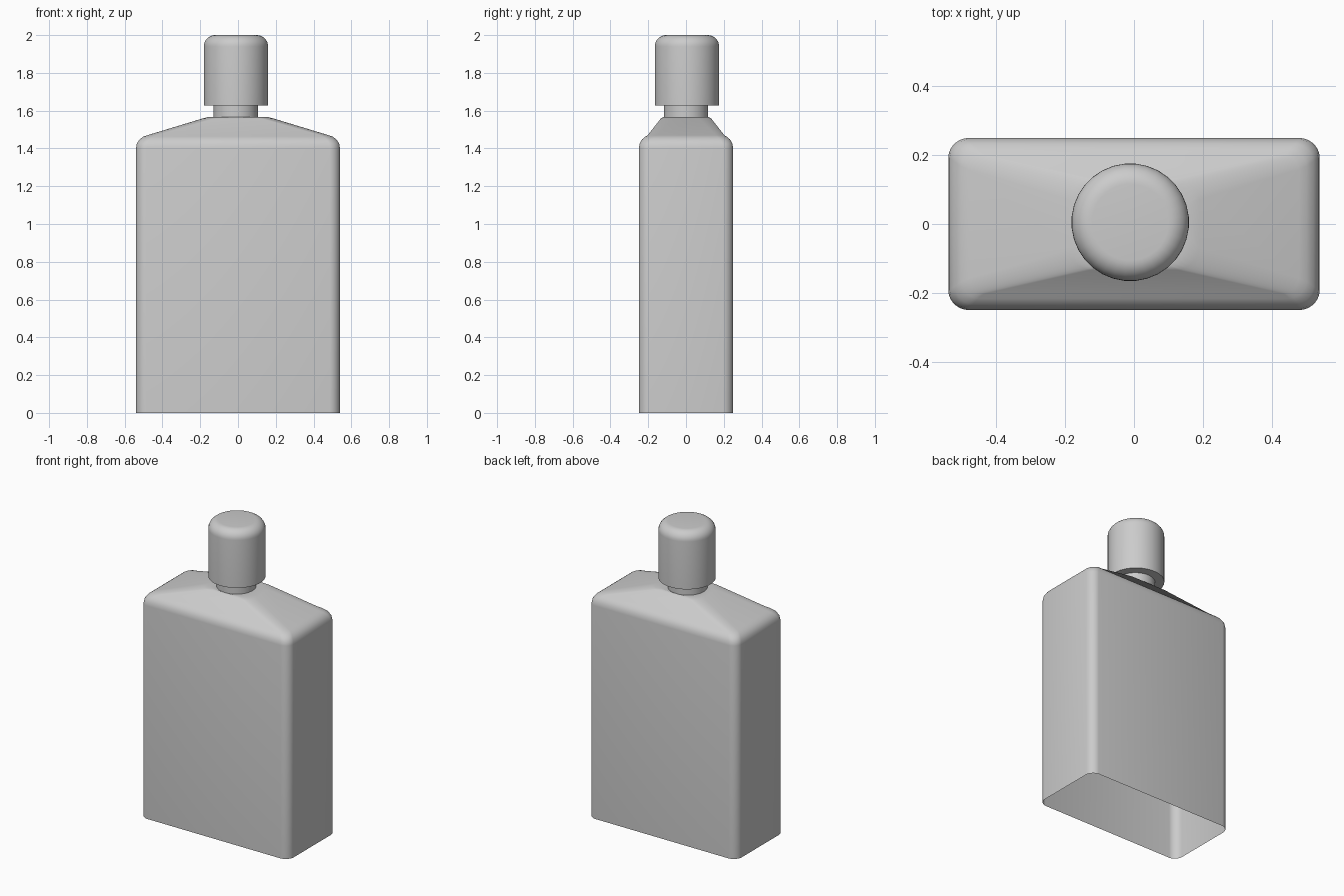
import bpy, bmesh, math

cube = bpy.data.objects.get("Cube")
if cube:
    bpy.data.objects.remove(cube, do_unlink=True)

grey = bpy.data.materials.new("plain_grey")
grey.use_nodes = True
colour = (0.6, 0.6, 0.6, 1)
grey.diffuse_color = colour
grey.node_tree.nodes["Principled BSDF"].inputs["Base Color"].default_value = colour


def rounded_ring(z, hx, hy, r, cx=0, cy=0, steps=8):
    """Points of a rounded rectangle, counter-clockwise; a circle when hx = hy = r."""
    points = []
    for quarter, (sx, sy) in enumerate(((1, 1), (-1, 1), (-1, -1), (1, -1))):
        for i in range(steps):
            a = (quarter + (i + 0.5) / steps) * math.pi / 2
            points.append((cx + sx * (hx - r) + r * math.cos(a),
                           cy + sy * (hy - r) + r * math.sin(a), z))
    return points


def loft(name, rings, close_top=False, angle=40):
    bm = bmesh.new()
    loops = [[bm.verts.new(p) for p in ring] for ring in rings]
    for low, high in zip(loops, loops[1:]):
        n = len(low)
        for i in range(n):
            j = (i + 1) % n
            bm.faces.new((low[i], low[j], high[j], high[i]))
    if close_top:
        bm.faces.new(loops[-1])
    mesh = bpy.data.meshes.new(name)
    bm.to_mesh(mesh)
    bm.free()
    mesh.materials.append(grey)
    obj = bpy.data.objects.new(name, mesh)
    bpy.context.collection.objects.link(obj)
    bpy.ops.object.select_all(action='DESELECT')
    obj.select_set(True)
    bpy.context.view_layer.objects.active = obj
    bpy.ops.object.shade_smooth_by_angle(angle=math.radians(angle))
    return obj


NECK_X, NECK_R = -0.012, 0.118

# Bottle body: open underneath, rounded shoulder, sloping top that meets the neck
levels = [
    (0, 0.54, 0.25, 0.06), (1.4, 0.54, 0.25, 0.06), (1.425, 0.536, 0.246, 0.06),
    (1.447, 0.522, 0.234, 0.058), (1.462, 0.502, 0.217, 0.055),
    (1.47, 0.48, 0.203, 0.05), (1.558, 0.19, 0.134, 0.07), (1.566, 0.16, 0.122, 0.09),
]
rings = [rounded_ring(*level) for level in levels]
rings.append(rounded_ring(1.563, NECK_R, NECK_R, NECK_R, NECK_X))
loft("bottle_body", rings)

# Neck tube
loft("bottle_neck", [rounded_ring(z, NECK_R, NECK_R, NECK_R, NECK_X)
                     for z in (1.555, 1.64)])

# Cap: flat underside, straight wall, rounded top edge
CAP_R, EDGE = 0.171, 0.06
profile = [(1.627, 0.11), (1.627, CAP_R)]
for i in range(9):
    a = i / 8 * math.pi / 2
    profile.append((2 - EDGE + EDGE * math.sin(a), CAP_R - EDGE + EDGE * math.cos(a)))
loft("bottle_cap", [rounded_ring(z, r, r, r, -0.011, 0.005) for z, r in profile],
     close_top=True)
